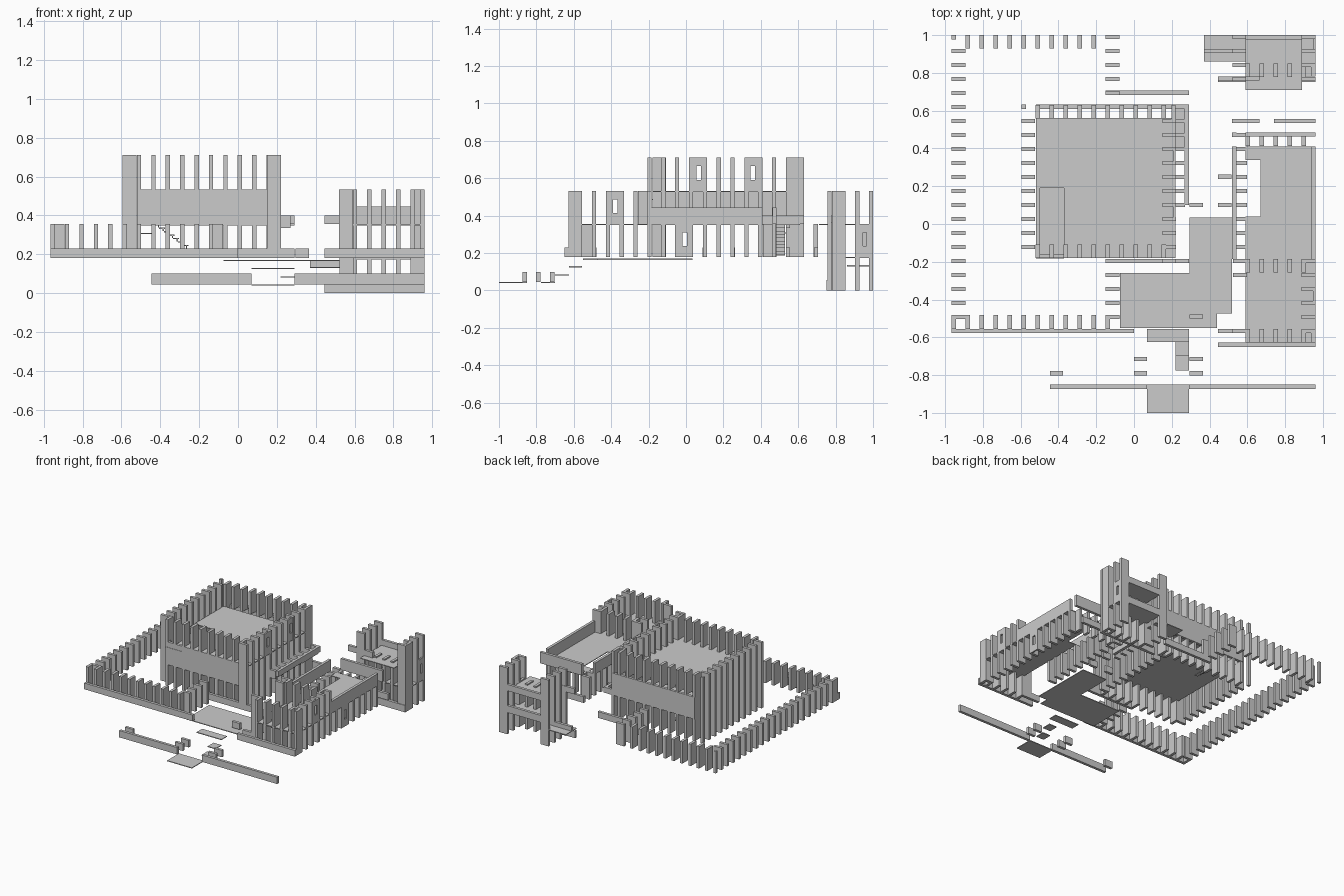
import bpy, bmesh
from mathutils import Matrix

P, T, D = 0.0741, 0.022, 0.072      # post pitch, thickness, depth
LOW, MID, TOP, ROOF = 0.18, 0.355, 0.532, 0.71

def build(name, boxes):
    """One object from (x0, x1, y0, y1, z0, z1) boxes."""
    bm = bmesh.new()
    for x0, x1, y0, y1, z0, z1 in boxes:
        m = Matrix.Translation(((x0+x1)/2, (y0+y1)/2, (z0+z1)/2)) @ \
            Matrix.Diagonal((x1-x0, y1-y0, z1-z0, 1))
        bmesh.ops.create_cube(bm, size=1, matrix=m)
    me = bpy.data.meshes.new(name)
    bm.to_mesh(me)
    bm.free()
    ob = bpy.data.objects.new(name, me)
    bpy.context.collection.objects.link(ob)
    return ob

def row_x(xa, xb, y0, z0, z1, depth=D):
    """Fins spaced along x, deep along y."""
    xs = [-0.954 + P*k for k in range(27)]
    return [(x-T/2, x+T/2, y0, y0+depth, z0, z1) for x in xs if xa <= x <= xb]

def row_y(ya, yb, x0, z0, z1, depth=D):
    """Fins spaced along y, deep along x."""
    ys = [0.99 - P*k for k in range(27)]
    return [(x0, x0+depth, y-T/2, y+T/2, z0, z1) for y in ys if ya <= y <= yb]

def slab(x0, x1, y0, y1, z):
    return (x0, x1, y0, y1, z-0.006, z)

def window(x, y0, y1, z0, z1):
    """Panel facing x with an upright opening."""
    a, b = y0+0.02, y1-0.02
    c, d = z0+(z1-z0)*0.33, z1-(z1-z0)*0.25
    X = (x-0.012, x)
    return [(*X, y0, a, z0, z1), (*X, b, y1, z0, z1),
            (*X, a, b, z0, c), (*X, a, b, d, z1)]

# Garden enclosure
build("garden_fence_left", row_y(-0.5, 0.95, -0.965, LOW, MID)
      + [(-0.965, -0.943, 0.978, 1.0, LOW, MID)])
build("garden_fence_front", row_x(-0.96, -0.09, -0.555, LOW, MID))
build("garden_fence_back", row_x(-0.9, -0.19, 0.928, LOW, MID))
build("garden_fence_right", row_y(0.68, 1.0, -0.15, LOW, MID)
      + row_y(-0.5, -0.25, -0.15, LOW, MID))
build("garden_low_walls", [
    (-0.965, 0.0, -0.577, -0.555, LOW, 0.23),
    (0.295, 0.365, -0.5, -0.478, LOW, 0.23),
    (-0.15, 0.29, 0.684, 0.706, LOW, 0.23),
    (-0.15, 0.29, -0.206, -0.184, LOW, 0.23),
    (0.445, 0.59, -0.577, -0.555, LOW, 0.23)])

# House: upper and lower fins around the block
build("house_fins_left", row_y(-0.15, 0.6, -0.595, LOW, ROOF)
      + [(-0.595, -0.573, 0.61, 0.632, LOW, ROOF)])
for level, z0, z1 in (("lower", LOW, MID), ("upper", TOP, ROOF)):
    build("house_fins_front_" + level, row_x(-0.52, 0.17, -0.18, z0, z1))
    build("house_fins_back_" + level, row_x(-0.52, 0.17, 0.558, z0, z1))
build("house_fins_right", row_y(-0.2, 0.6, 0.15, LOW, ROOF)
      + [(0.198, 0.22, 0.55, 0.63, LOW, ROOF)])
build("house_wall_band", [
    (-0.52, 0.15, -0.18, -0.158, MID, TOP),
    (-0.52, 0.22, 0.61, 0.632, MID, TOP),
    (-0.52, -0.498, -0.158, 0.61, MID, TOP),
    (0.15, 0.172, -0.18, 0.55, MID, TOP)])
build("house_roof", [
    slab(-0.37, 0.22, -0.18, 0.19, TOP), slab(-0.52, 0.22, 0.19, 0.56, TOP),
    slab(-0.52, -0.37, -0.183, 0.19, 0.49)])
build("house_floor", [
    slab(-0.52, 0.15, -0.18, 0.46, MID), slab(-0.2, 0.22, 0.46, 0.56, MID)])
build("house_windows",
      window(0.22, 0.035, 0.1, TOP, ROOF) + window(0.22, 0.325, 0.39, TOP, ROOF))

# House balcony on the right side
build("balcony", [
    (0.268, 0.29, 0.1, 0.632, MID, 0.4), (0.22, 0.29, 0.61, 0.632, MID, 0.4),
    slab(0.2, 0.29, 0.4, 0.61, MID)] + row_y(0.1, 0.6, 0.22, MID-0.02, 0.4, 0.05))

# Stair inside the house, landing at its head
n = 9
build("stair", [slab(-0.43+i*0.024, -0.4+i*0.024, 0.475, 0.53, MID-i*0.018)
                for i in range(n+1)]
      + [(-0.412+i*0.024, -0.406+i*0.024, 0.475, 0.53, MID-(i+1)*0.018, MID-i*0.018)
         for i in range(n)]
      + [slab(-0.5, -0.44, 0.475, 0.55, 0.31)])

# Entry terrace, path slabs and the street wall
build("entry_terrace", [
    slab(-0.075, 0.44, -0.55, -0.26, 0.17), slab(0.295, 0.52, -0.26, 0.035, 0.17),
    slab(0.44, 0.52, -0.475, -0.26, 0.17)])
build("path_steps", [
    slab(0.07, 0.29, -0.625, -0.555, 0.13), slab(0.22, 0.29, -0.7, -0.625, 0.085),
    slab(0.22, 0.29, -0.775, -0.7, 0.045), slab(0.07, 0.29, -1.0, -0.85, 0.045)])
build("street_wall", [
    (-0.445, 0.07, -0.873, -0.851, 0.045, 0.1), (0.29, 0.96, -0.873, -0.851, 0.045, 0.1)])
build("path_blocks", [(x, x+0.07, y-T/2, y+T/2, 0.045, 0.1)
      for x, y in ((0, -0.715), (0, -0.79), (0.295, -0.715), (0.295, -0.79), (-0.445, -0.79))])
build("court_posts", [(x, x+0.07, y-T/2, y+T/2, LOW, 0.23)
      for x, y in ((0.295, 0.1), (0.445, 0.1), (0.445, 0.25))])

# Right wing: tall front room, long terrace behind
build("wing_fins_front", row_x(0.59, 0.91, -0.627, LOW, TOP)
      + [(0.938, 0.96, -0.627, -0.555, LOW, TOP)])
build("wing_fins_mid", row_x(0.59, 0.91, -0.257, MID, TOP))
build("wing_fins_right_tall", row_y(-0.6, -0.19, 0.888, LOW, TOP))
build("wing_fins_right_low", row_y(-0.18, 0.45, 0.888, LOW, MID))
build("wing_fins_left", row_y(-0.18, 0.5, 0.525, LOW, MID)
      + row_y(-0.28, -0.19, 0.525, LOW, TOP)
      + [(0.52, 0.59, -0.577, -0.555, LOW, TOP), (0.52, 0.542, 0.46, 0.485, LOW, MID)])
build("wing_fins_back", row_x(0.59, 0.97, 0.412, LOW, MID, 0.05))
build("wing_parapets", [
    (0.938, 0.96, -0.185, 0.41, MID, 0.445), (0.52, 0.542, -0.185, 0.41, MID, 0.445),
    (0.59, 0.96, 0.462, 0.484, MID, 0.445)])
build("wing_floor", [
    slab(0.59, 0.96, -0.627, 0.04, MID), slab(0.67, 0.96, 0.04, 0.41, MID),
    slab(0.59, 0.67, 0.34, 0.41, MID)])
build("wing_low_walls", [
    (0.445, 0.96, -0.65, -0.628, LOW, 0.23), (0.52, 0.665, 0.535, 0.557, LOW, 0.23),
    (0.74, 0.96, 0.535, 0.557, LOW, 0.23)])
build("wing_windows",
      window(0.96, -0.41, -0.345, MID, TOP) + window(0.96, -0.04, 0.025, LOW, MID))

# Back right tower
build("tower_fins_left", row_y(0.76, 1.0, 0.522, 0, TOP))
build("tower_fins_right", row_y(0.76, 1.0, 0.888, 0, TOP)
      + [(0.938, 0.96, 0.78, 0.85, 0, TOP)])
build("tower_fins_front", row_x(0.59, 0.91, 0.778, 0, MID+0.01))
build("tower_beams", [
    (0.445, 0.96, 0.752, 0.774, 0, 0.055), (0.445, 0.665, 0.76, 0.782, MID, 0.4),
    (0.59, 0.89, 0.978, 1.0, LOW, 0.23), (0.59, 0.89, 0.978, 1.0, MID, 0.4),
    (0.37, 0.59, 0.905, 0.927, 0.13, 0.17)])
build("tower_floors", [
    slab(0.59, 0.89, 0.71, 1.0, MID), slab(0.59, 0.96, 0.78, 1.0, LOW),
    slab(0.37, 0.59, 0.86, 1.0, 0.135)])
build("tower_window", window(0.96, 0.925, 0.985, LOW, MID))
